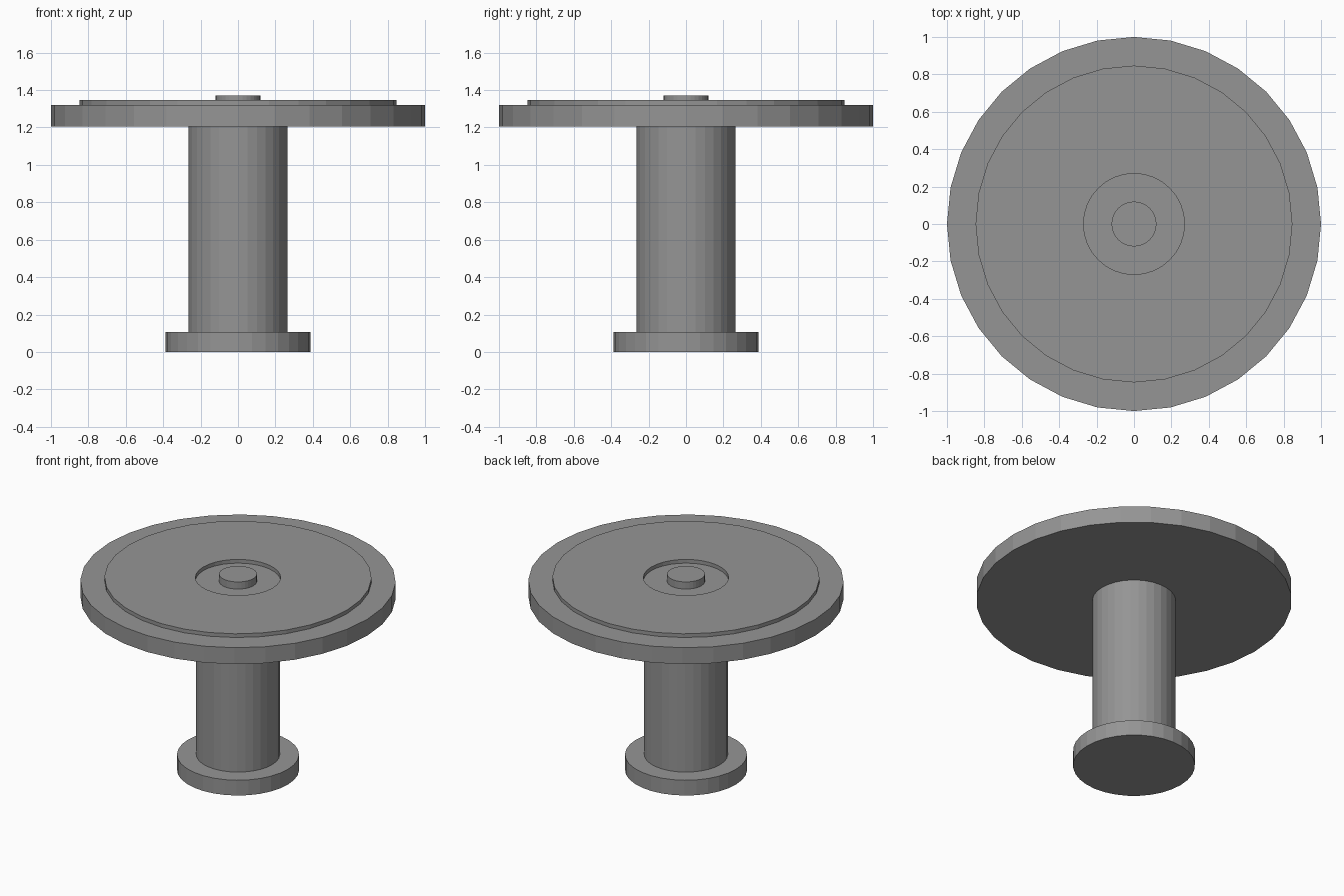
import bpy, bmesh, math

if "Cube" in bpy.data.objects:
    bpy.data.objects.remove(bpy.data.objects["Cube"])

SIDES = 32

grey = bpy.data.materials.new("plain grey")
grey.diffuse_color = (0.3, 0.3, 0.3, 1.0)
grey.use_nodes = True
grey.node_tree.nodes["Principled BSDF"].inputs["Base Color"].default_value = grey.diffuse_color


def lathe(name, profile, closed=False):
    """Spin (radius, z) points about z; radius 0 is a pole, whose fan becomes one flat cap."""
    bm = bmesh.new()
    rings = []
    for r, z in profile:
        rings.append([bm.verts.new((r * math.cos(2 * math.pi * i / SIDES),
                                    r * math.sin(2 * math.pi * i / SIDES), z))
                      for i in range(SIDES)])
    pairs = list(zip(rings, rings[1:]))
    if closed:
        pairs.append((rings[-1], rings[0]))
    else:
        bm.faces.new(rings[0])
        bm.faces.new(rings[-1])
    for a, b in pairs:
        for i in range(SIDES):
            j = (i + 1) % SIDES
            bm.faces.new((a[i], a[j], b[j], b[i]))
    bmesh.ops.recalc_face_normals(bm, faces=bm.faces)
    mesh = bpy.data.meshes.new(name)
    bm.to_mesh(mesh)
    bm.free()
    mesh.materials.append(grey)
    obj = bpy.data.objects.new(name, mesh)
    bpy.context.collection.objects.link(obj)
    return obj


def disc(name, radius, z0, z1):
    return lathe(name, [(radius, z0), (radius, z1)])


# Foot and column
disc("base", 0.387, 0.0, 0.107)
disc("column", 0.265, 0.107, 1.205)

# Round top
disc("table_top", 1.0, 1.205, 1.32)

# Raised ring leaving a shallow recess in the middle
lathe("raised_ring", [(0.27, 1.32), (0.847, 1.32), (0.847, 1.346), (0.27, 1.346)], closed=True)

# Small button in the recess
disc("centre_button", 0.12, 1.32, 1.37)
